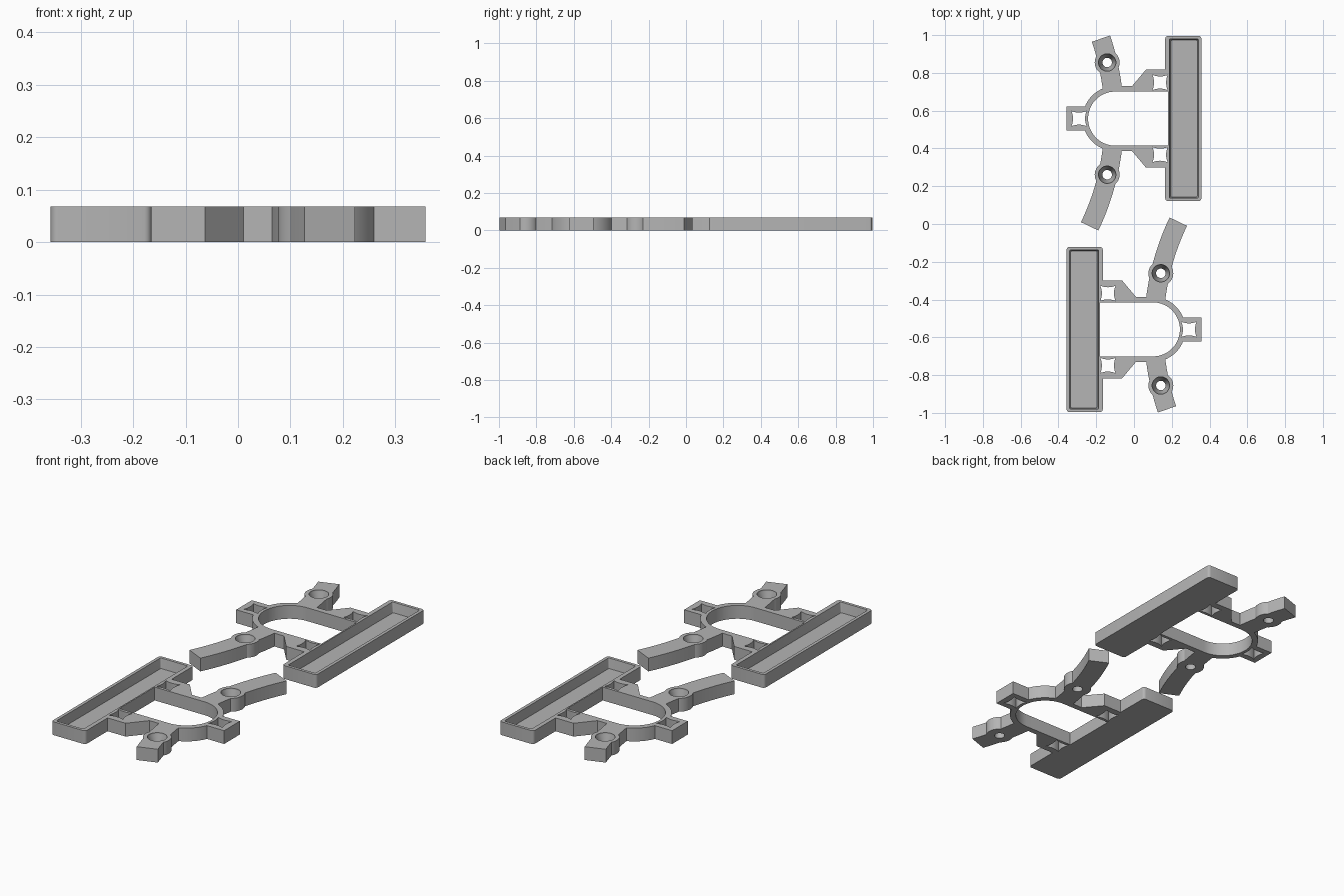
import bpy, bmesh
from math import sin, cos, pi, radians

if "Cube" in bpy.data.objects:
    bpy.data.objects.remove(bpy.data.objects["Cube"])

H = 0.068          # overall thickness
MID = 0.558        # y of the mirror line of one frame
RING_X = -0.10     # centre of the round end of the opening

grey = bpy.data.materials.new("light grey plastic")
grey.use_nodes = True
grey.diffuse_color = (0.46, 0.46, 0.46, 1)
grey.node_tree.nodes["Principled BSDF"].inputs["Base Color"].default_value = (0.46, 0.46, 0.46, 1)


def loft(name, sections):
    """Closed solid through outlines of equal length, each given as (points, z)."""
    bm = bmesh.new()
    rings = [[bm.verts.new((x, y, z)) for x, y in pts] for pts, z in sections]
    n = len(rings[0])
    for a, b in zip(rings, rings[1:]):
        for i in range(n):
            j = (i + 1) % n
            bm.faces.new((a[i], a[j], b[j], b[i]))
    bm.faces.new(rings[0][::-1])
    bm.faces.new(rings[-1])
    bmesh.ops.recalc_face_normals(bm, faces=bm.faces)
    mesh = bpy.data.meshes.new(name)
    bm.to_mesh(mesh)
    bm.free()
    mesh.materials.append(grey)
    obj = bpy.data.objects.new(name, mesh)
    bpy.context.collection.objects.link(obj)
    return obj


def prism(name, pts, z0=0.0, z1=H):
    return loft(name, [(pts, z0), (pts, z1)])


def cutter(name, pts):
    obj = prism(name, pts, -0.05, H + 0.05)
    obj.hide_render = True
    return obj


def boolean(obj, others, operation):
    bpy.context.view_layer.objects.active = obj
    for other in others:
        mod = obj.modifiers.new("boolean", 'BOOLEAN')
        mod.operation, mod.solver, mod.object = operation, 'EXACT', other
        bpy.ops.object.modifier_apply(modifier=mod.name)


def circle(x, y, r, n=40):
    return [(x + r * cos(2 * pi * i / n), y + r * sin(2 * pi * i / n)) for i in range(n)]


def rect(x0, x1, y0, y1):
    return [(x0, y0), (x1, y0), (x1, y1), (x0, y1)]


def rounded(x0, x1, y0, y1, r, n=4):
    pts = []
    corners = [(x1 - r, y1 - r), (x0 + r, y1 - r), (x0 + r, y0 + r), (x1 - r, y0 + r)]
    for k, (cx, cy) in enumerate(corners):
        for i in range(n + 1):
            a = pi / 2 * (k + i / n)
            pts.append((cx + r * cos(a), cy + r * sin(a)))
    return pts


def u_shape(r, x_end, n=40):
    arc = [pi / 2 + pi * i / n for i in range(n + 1)]
    return [(x_end, MID + r)] + [(RING_X + r * cos(a), MID + r * sin(a)) for a in arc] + [(x_end, MID - r)]


def pinched_square(x, y, half=0.04, pinch=0.008, n=8):
    """Square whose sides bow inwards."""
    pts = []
    for k in range(4):
        c, s = cos(k * pi / 2), sin(k * pi / 2)
        for i in range(n):
            t = -1 + 2 * i / n
            u, v = half - pinch * (1 - t * t), half * t
            pts.append((x + u * c - v * s, y + u * s + v * c))
    return pts


def flip(pts):
    return [(x, 2 * MID - y) for x, y in pts]


# Curved arm running past the ring, as a strip along a large arc
R, HALF = 1.32, 0.051
angles = [radians(-25.6 + (18.7 + 25.6) * i / 28) for i in range(29)]
arm_side = lambda r: [(-0.105 - R + r * cos(a), MID + r * sin(a)) for a in angles]
arm = prism("arm", arm_side(R + HALF) + arm_side(R - HALF)[::-1])

# Ring, sockets, gussets and screw bosses joined into one frame
frame = prism("frame", u_shape(0.172, 0.166))
gusset = [(0.166, 0.65), (0.166, 0.817), (0.063, 0.817), (-0.012, 0.728), (-0.012, 0.65)]
boss_y = (MID - 0.297, MID + 0.297)
parts = [arm, prism("end_socket", rect(-0.357, -0.22, 0.495, 0.622)),
         prism("gusset_a", gusset), prism("gusset_b", flip(gusset))]
parts += [prism("screw_boss", circle(-0.142, y, 0.066)) for y in boss_y]
boolean(frame, parts, 'UNION')

# Tray with rounded corners and slightly sloping inner walls
tray = prism("tray", rounded(0.165, 0.357, 0.122, 0.995, 0.014))
pocket = loft("pocket_cutter", [(rounded(0.195, 0.335, 0.144, 0.973, 0.006), 0.018),
                                (rounded(0.187, 0.341, 0.137, 0.980, 0.006), H + 0.001)])
pocket.hide_render = True
boolean(tray, [pocket], 'DIFFERENCE')

# Openings: the ring's inside, the pinched sockets and the countersunk screw holes
opening = cutter("opening_cutter", u_shape(0.143, 0.180))
side_holes = [cutter("side_socket_cutter", pinched_square(0.138, y)) for y in (0.749, 2 * MID - 0.749)]
end_hole = cutter("end_socket_cutter", pinched_square(-0.291, MID))
screw_holes = []
for y in boss_y:
    hole = loft("screw_cutter", [(circle(-0.142, y, 0.025), -0.01), (circle(-0.142, y, 0.025), 0.022),
                                 (circle(-0.142, y, 0.046), H - 0.008), (circle(-0.142, y, 0.046), H + 0.01)])
    hole.hide_render = True
    screw_holes.append(hole)
boolean(frame, [opening, end_hole] + side_holes + screw_holes, 'DIFFERENCE')
boolean(tray, [opening] + side_holes, 'DIFFERENCE')

for obj in parts + [pocket, opening, end_hole] + side_holes + screw_holes:
    bpy.data.objects.remove(obj)

# Smooth the curved walls, then add the second set turned half way round
bpy.ops.object.select_all(action='DESELECT')
for obj in (frame, tray):
    obj.select_set(True)
bpy.context.view_layer.objects.active = frame
bpy.ops.object.shade_smooth_by_angle(angle=radians(30))
for obj in (frame, tray):
    twin = obj.copy()
    twin.name = "front_" + obj.name
    twin.rotation_euler.z = pi
    bpy.context.collection.objects.link(twin)
    obj.name = "back_" + obj.name
